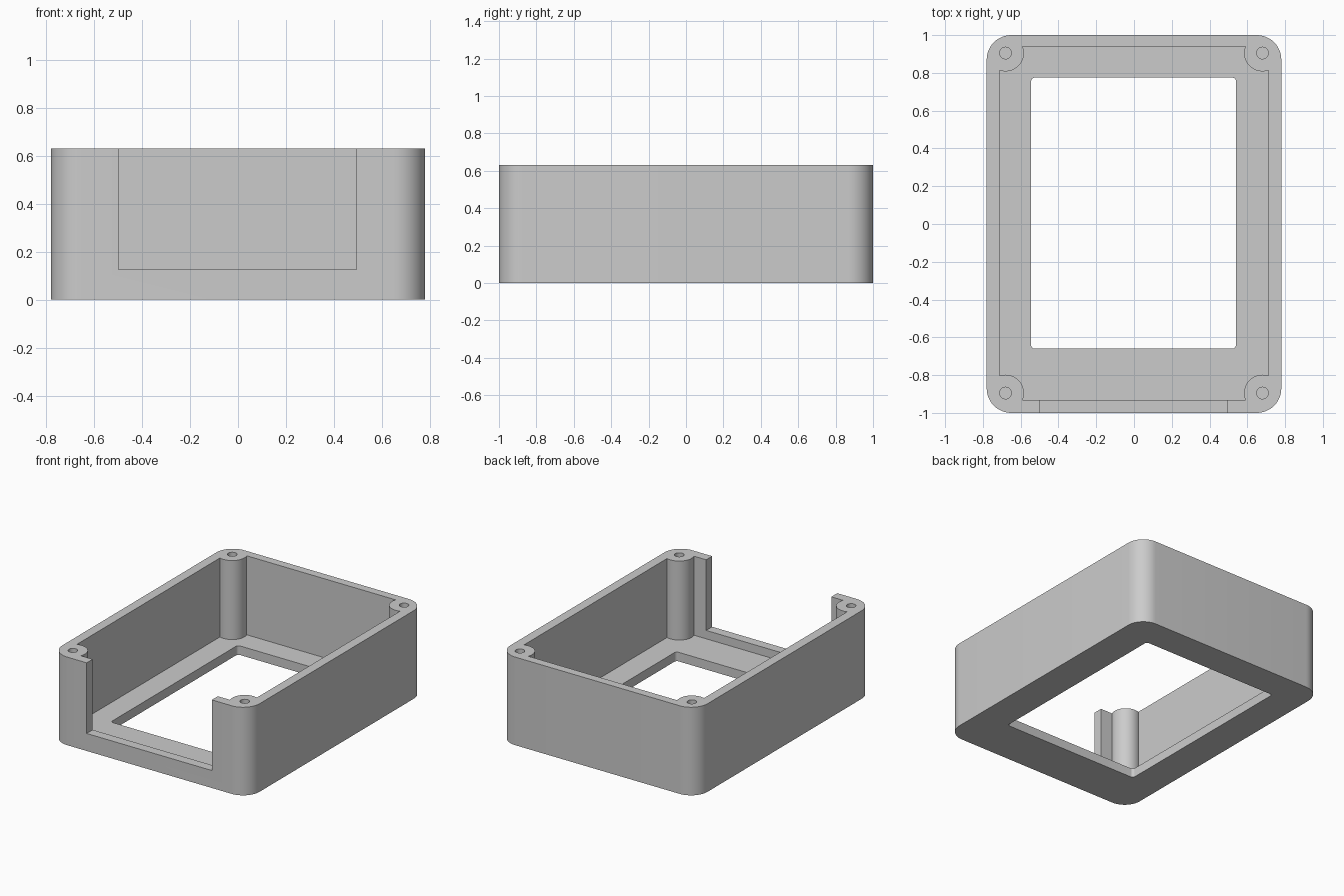
import bpy
import bmesh
from math import cos, sin, pi, radians

if "Cube" in bpy.data.objects:
    bpy.data.objects.remove(bpy.data.objects["Cube"], do_unlink=True)

HEIGHT = 0.63
FLOOR = 0.065
POST_X, POST_Y, POST_SHIFT = 0.68, 0.90, 0.005

grey = bpy.data.materials.new("plain_grey")
grey.use_nodes = True
colour = (0.6, 0.6, 0.6, 1)
grey.diffuse_color = colour
grey.node_tree.nodes["Principled BSDF"].inputs["Base Color"].default_value = colour


def rounded_rect(x0, x1, y0, y1, r=0, steps=12):
    """Outline of a rectangle with rounded corners."""
    if r == 0:
        return [(x0, y0), (x1, y0), (x1, y1), (x0, y1)]
    centres = [(x1 - r, y1 - r), (x0 + r, y1 - r), (x0 + r, y0 + r), (x1 - r, y0 + r)]
    return [(cx + r * cos((q + i / steps) * pi / 2), cy + r * sin((q + i / steps) * pi / 2))
            for q, (cx, cy) in enumerate(centres) for i in range(steps + 1)]


def circle(cx, cy, r, steps=48):
    return [(cx + r * cos(2 * pi * i / steps), cy + r * sin(2 * pi * i / steps))
            for i in range(steps)]


def prism(name, outline, z0, z1):
    """Extrude a flat outline from z0 to z1."""
    bm = bmesh.new()
    base = bm.faces.new([bm.verts.new((x, y, z0)) for x, y in outline])
    top = bmesh.ops.extrude_face_region(bm, geom=[base])["geom"]
    moved = [v for v in top if isinstance(v, bmesh.types.BMVert)]
    bmesh.ops.translate(bm, verts=moved, vec=(0, 0, z1 - z0))
    bmesh.ops.recalc_face_normals(bm, faces=bm.faces)
    mesh = bpy.data.meshes.new(name)
    bm.to_mesh(mesh)
    bm.free()
    mesh.materials.append(grey)
    obj = bpy.data.objects.new(name, mesh)
    bpy.context.collection.objects.link(obj)
    return obj


def cut(target, cutter):
    """Subtract the cutter and remove it."""
    mod = target.modifiers.new("cut", "BOOLEAN")
    mod.operation = "DIFFERENCE"
    mod.solver = "EXACT"
    mod.object = cutter
    bpy.context.view_layer.objects.active = target
    bpy.ops.object.modifier_apply(modifier=mod.name)
    bpy.data.objects.remove(cutter, do_unlink=True)


# Outer body with rounded upright corners
body = prism("enclosure_body", rounded_rect(-0.78, 0.78, -1, 1, 0.13), 0, HEIGHT)

# Inner cavity, leaving a round screw post in each corner
posts = [(sx * POST_X, sy * POST_Y + POST_SHIFT) for sx in (-1, 1) for sy in (-1, 1)]
cavity = prism("cavity_cutter", rounded_rect(-0.712, 0.712, -0.932, 0.94, 0.06), FLOOR, 0.8)
for px, py in posts:
    cut(cavity, prism("post_cutter", circle(px, py, 0.097), 0, 0.9))
cut(body, cavity)

# Window through the floor
cut(body, prism("window_cutter", rounded_rect(-0.545, 0.54, -0.66, 0.775, 0.02, 6), -0.1, 0.2))

# Wide notch in the front wall
cut(body, prism("notch_cutter", rounded_rect(-0.497, 0.493, -1.1, -0.88), 0.125, 0.8))

# Blind screw holes in the posts
for px, py in posts:
    cut(body, prism("hole_cutter", circle(px, py, 0.031, 32), 0.13, 0.8))

# Smooth curved walls, crisp edges
bpy.ops.object.select_all(action="DESELECT")
body.select_set(True)
bpy.context.view_layer.objects.active = body
bpy.ops.object.shade_smooth_by_angle(angle=radians(30))
